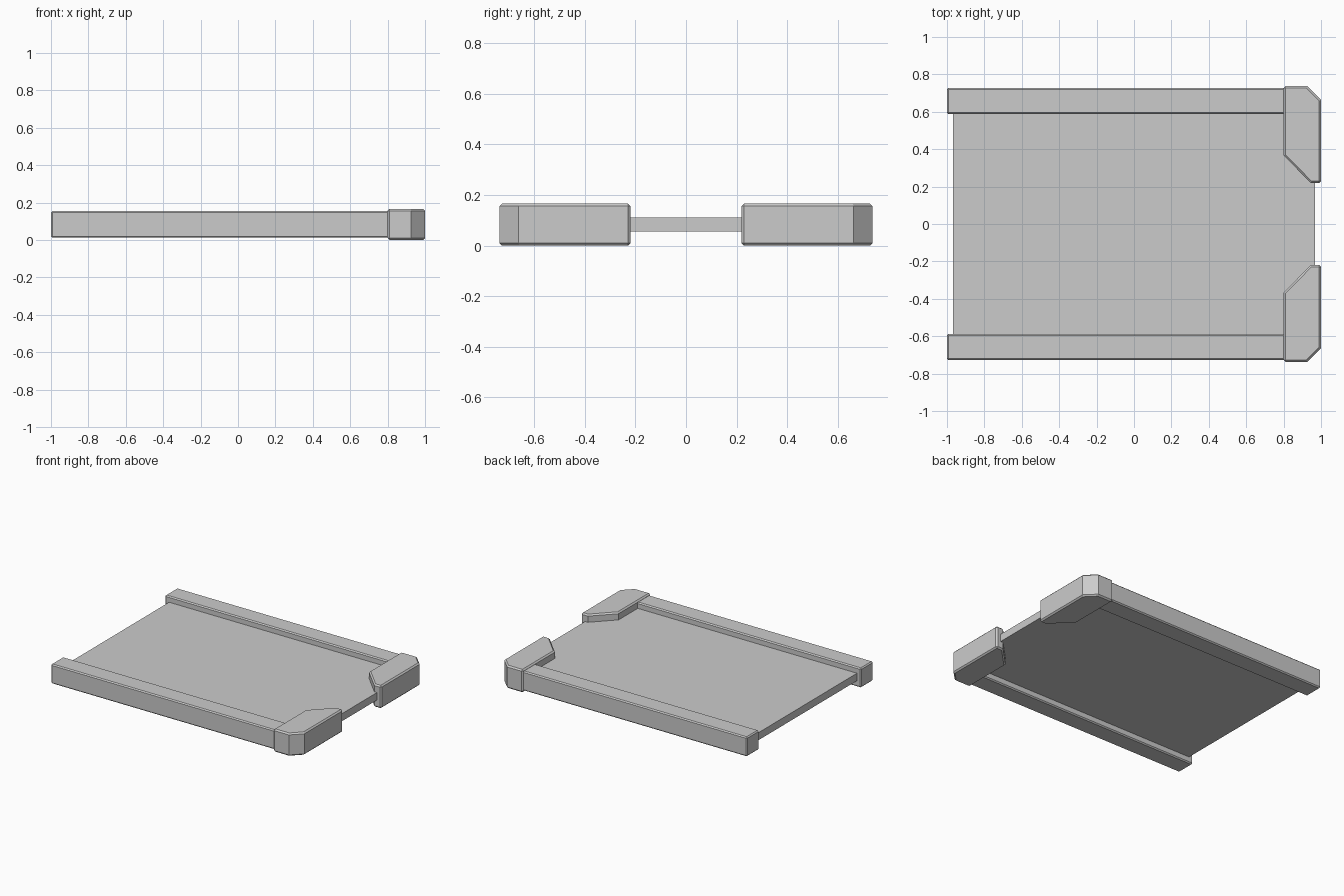
import bpy
import bmesh

if "Cube" in bpy.data.objects:
    bpy.data.objects.remove(bpy.data.objects["Cube"])


def prism(name, outline, z0, z1):
    """Extrude a flat outline (counter-clockwise from above) between two heights."""
    bm = bmesh.new()
    face = bm.faces.new([bm.verts.new((x, y, z0)) for x, y in outline])
    result = bmesh.ops.extrude_face_region(bm, geom=[face])
    top = [v for v in result["geom"] if isinstance(v, bmesh.types.BMVert)]
    bmesh.ops.translate(bm, verts=top, vec=(0, 0, z1 - z0))
    bmesh.ops.recalc_face_normals(bm, faces=bm.faces)
    mesh = bpy.data.meshes.new(name)
    bm.to_mesh(mesh)
    bm.free()
    obj = bpy.data.objects.new(name, mesh)
    bpy.context.collection.objects.link(obj)
    return obj


def rect(x0, x1, y0, y1):
    return [(x0, y0), (x1, y0), (x1, y1), (x0, y1)]


def bevel_and_mirror(obj, width):
    """Chamfer only the square edges, then copy the part to the -y side."""
    bevel = obj.modifiers.new("edge_chamfer", 'BEVEL')
    bevel.width = width
    bevel.segments = 1
    bevel.limit_method = 'ANGLE'
    bevel.angle_limit = 1.0
    mirror = obj.modifiers.new("other_side", 'MIRROR')
    mirror.use_axis = (False, True, False)


# Thin flat panel, tucked into the rails
prism("panel", rect(-0.967, 0.967, -0.66, 0.66), 0.056, 0.111)

# Long side rails
rails = prism("side_rails", rect(-1.0, 0.81, 0.587, 0.727), 0.012, 0.154)
bevel_and_mirror(rails, 0.008)

# Chunky corner guards with cut corners
guard_outline = [(0.80, 0.367), (0.945, 0.219), (1.0, 0.219),
                 (1.0, 0.663), (0.926, 0.737), (0.80, 0.737)]
guards = prism("corner_guards", guard_outline, 0.0, 0.166)
bevel_and_mirror(guards, 0.01)
